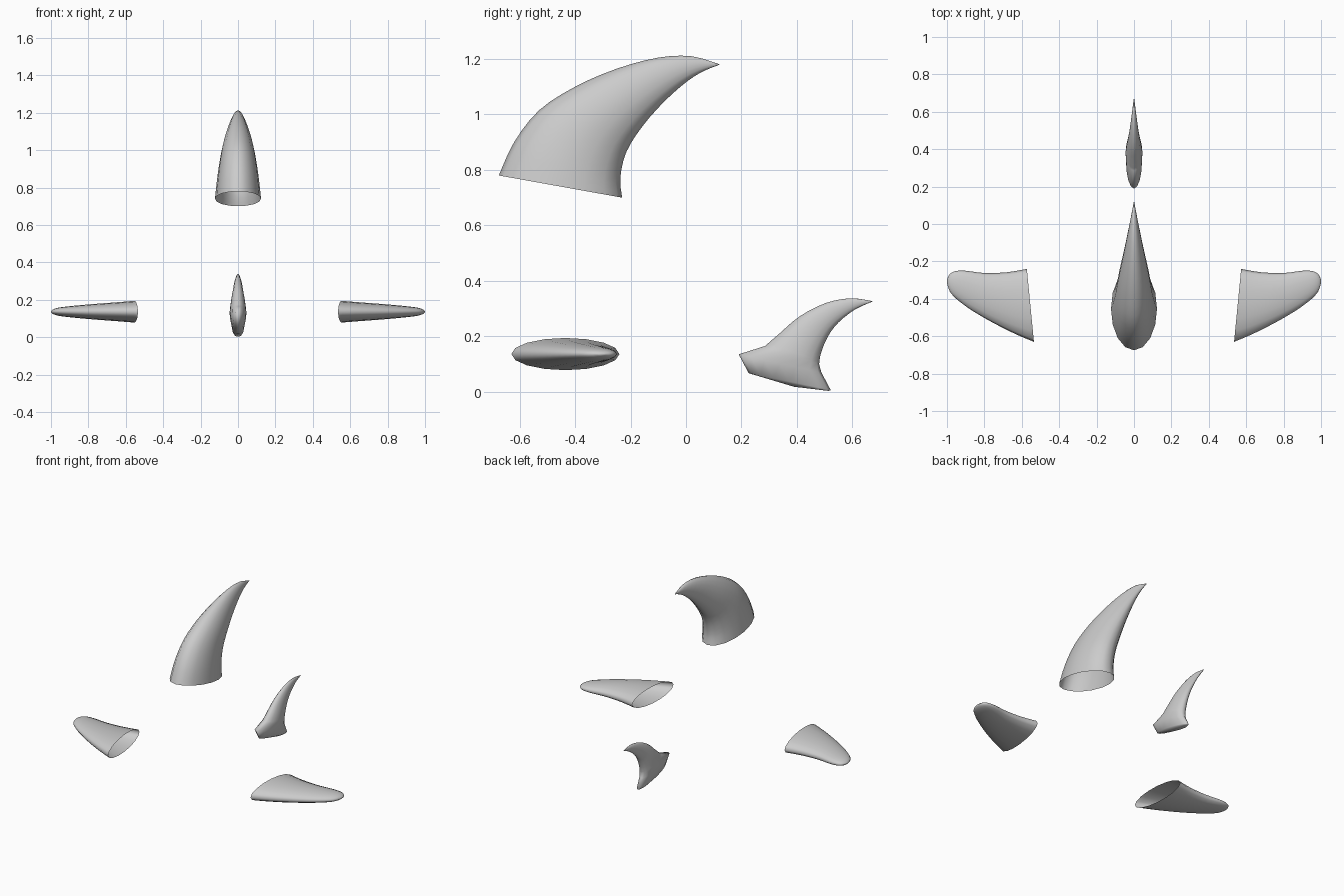
import bpy, bmesh, math
from mathutils import Vector

if "Cube" in bpy.data.objects:
    bpy.data.objects.remove(bpy.data.objects["Cube"])

SIDES = 16


def smooth(sections, steps=3):
    """Refine a list of sections with a Catmull-Rom curve."""
    out = []
    for i in range(len(sections) - 1):
        p = [sections[max(0, min(len(sections) - 1, i + k))] for k in (-1, 0, 1, 2)]
        for s in range(steps):
            t = s / steps
            out.append(tuple(0.5 * (2 * b + (c - a) * t + (2 * a - 5 * b + 4 * c - d) * t**2
                                    + (3 * b - a - 3 * c + d) * t**3)
                             for a, b, c, d in zip(*p)))
    return out + [sections[-1]]


def loft(name, sections, place, thick_axis, cap_start=False):
    """Skin oval rings; a section is leading point, trailing point, half thickness."""
    bm = bmesh.new()
    rings = []
    for a, b, c, d, w in sections:
        lead, trail = place(a, b), place(c, d)
        mid, half = (lead + trail) / 2, (lead - trail) / 2
        rings.append([bm.verts.new(mid + half * math.cos(k * math.tau / SIDES)
                                   + thick_axis * w * math.sin(k * math.tau / SIDES))
                      for k in range(SIDES)])
    for r, q in zip(rings, rings[1:]):
        for k in range(SIDES):
            n = (k + 1) % SIDES
            bm.faces.new((r[k], r[n], q[n], q[k]))
    bm.faces.new(rings[-1])
    if cap_start:
        bm.faces.new(rings[0])
    bmesh.ops.recalc_face_normals(bm, faces=bm.faces)
    for f in bm.faces:
        f.smooth = True
    mesh = bpy.data.meshes.new(name)
    bm.to_mesh(mesh)
    bm.free()
    obj = bpy.data.objects.new(name, mesh)
    bpy.context.collection.objects.link(obj)
    return obj


def upright(y, z):
    return Vector((0, y, z))


X, Z = Vector((1, 0, 0)), Vector((0, 0, 1))

# Large back fin, open at its base
dorsal = [(-.675, .78, -.23, .70, .123), (-.62, .90, -.237, .77, .113),
          (-.53, 1.015, -.215, .865, .098), (-.40, 1.10, -.155, .96, .08),
          (-.25, 1.165, -.075, 1.05, .055), (-.10, 1.205, .005, 1.12, .032),
          (.02, 1.21, .065, 1.157, .015), (.12, 1.181, .12, 1.179, .001)]
loft("dorsal_fin", smooth(dorsal), upright, X)

# Small tail fin: stubby flared foot, then a swept blade
foot = [(.39, .018, .515, .003, .018), (.226, .067, .522, .006, .03),
        (.19, .135, .488, .07, .043)]
blade = [(.285, .165, .48, .10, .045), (.337, .21, .487, .14, .040),
         (.41, .272, .512, .20, .03), (.504, .32, .55, .25, .02),
         (.594, .337, .61, .297, .01), (.672, .327, .672, .325, .001)]
loft("tail_fin", foot + smooth(blade), upright, X, cap_start=True)

# Pair of side fins, open at the root
side = [(.535, -.63, .573, -.24, .058), (.63, -.59, .68, -.258, .05),
        (.75, -.53, .80, -.262, .041), (.87, -.46, .90, -.25, .031),
        (.95, -.40, .955, -.252, .023), (.985, -.36, .985, -.268, .014),
        (.999, -.32, .999, -.295, .004)]
for label, s in (("right", 1), ("left", -1)):
    loft("side_fin_" + label, smooth(side),
         lambda x, y, s=s: Vector((s * x, y, .136)), Z)
